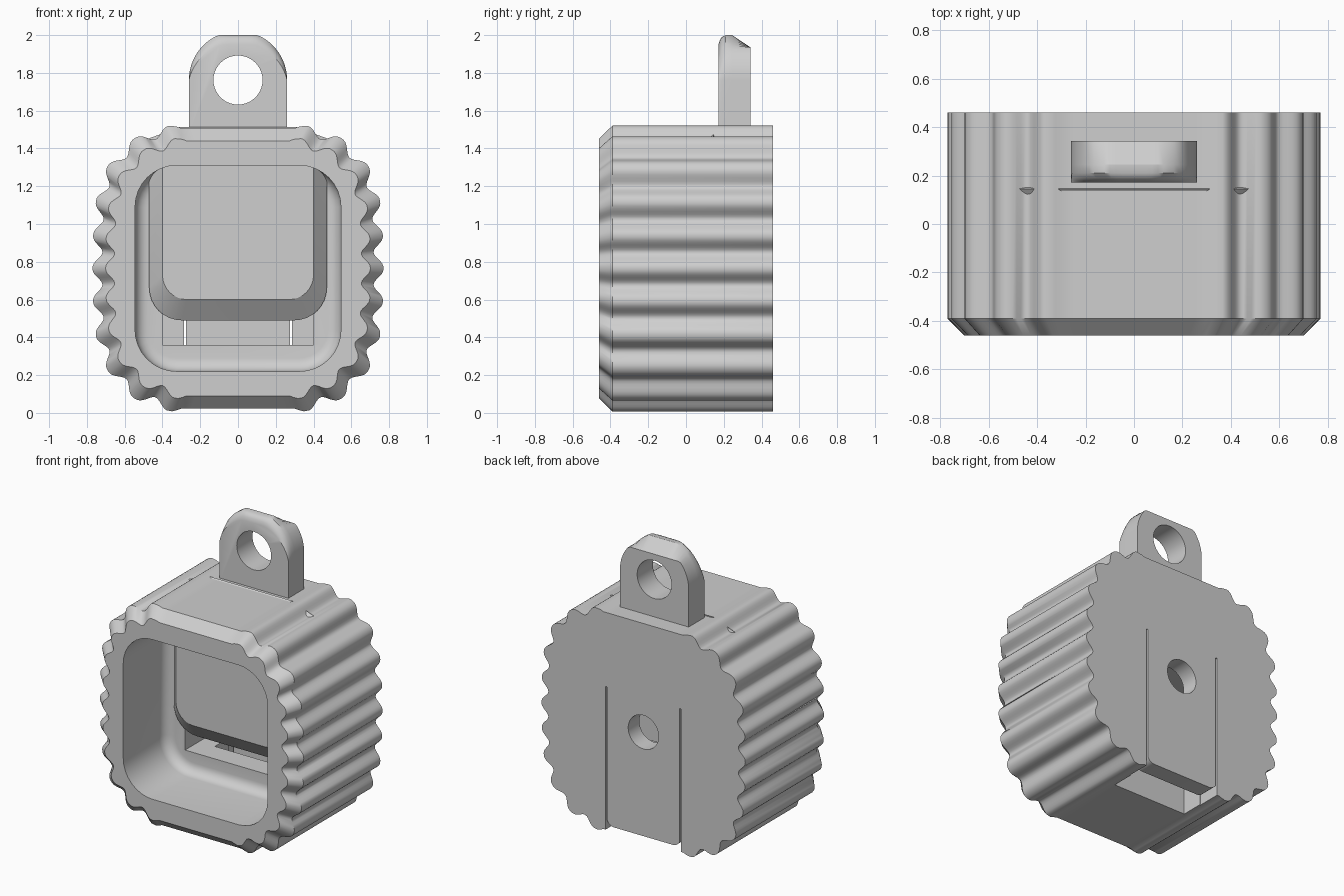
import bpy, bmesh, math, random
from mathutils import Vector

cube = bpy.data.objects.get("Cube")
if cube:
    bpy.data.objects.remove(cube)

grey = bpy.data.materials.new("light grey plastic")
grey.use_nodes = True
COLOUR = (0.62, 0.62, 0.62, 1)
grey.diffuse_color = COLOUR
grey.node_tree.nodes["Principled BSDF"].inputs["Base Color"].default_value = COLOUR
MID = 0.765
EYE = 1.762


def loft(name, rings):
    """Closed solid through rings of equal point count."""
    bm = bmesh.new()
    loops = [[bm.verts.new(p) for p in ring] for ring in rings]
    n = len(loops[0])
    for a, b in zip(loops, loops[1:]):
        for i in range(n):
            j = (i + 1) % n
            bm.faces.new((a[i], a[j], b[j], b[i]))
    bm.faces.new(loops[0])
    bm.faces.new(loops[-1])
    bmesh.ops.recalc_face_normals(bm, faces=bm.faces)
    mesh = bpy.data.meshes.new(name)
    bm.to_mesh(mesh)
    bm.free()
    mesh.materials.append(grey)
    ob = bpy.data.objects.new(name, mesh)
    bpy.context.collection.objects.link(ob)
    return ob


def prism(name, profile, y0, y1):
    return loft(name, [[(x, y, z) for x, z in profile] for y in (y0, y1)])


def rounded(hw, z0, z1, r, y, steps=8):
    """Rounded rectangle ring facing the front."""
    pts = []
    for k, (sx, zc) in enumerate([(1, z1 - r), (-1, z1 - r), (-1, z0 + r), (1, z0 + r)]):
        for i in range(steps + 1):
            a = (k + i / steps) * math.pi / 2
            pts.append((sx * (hw - r) + r * math.cos(a), y, zc + r * math.sin(a)))
    return pts


def box(name, hw, y0, y1, z0, z1, x=0):
    return prism(name, [(x - hw, z0), (x + hw, z0), (x + hw, z1), (x - hw, z1)], y0, y1)


def disc(r, z, n=40):
    return [(r * math.cos(math.tau * i / n), z + r * math.sin(math.tau * i / n))
            for i in range(n)]


def select(ob):
    bpy.ops.object.select_all(action="DESELECT")
    bpy.context.view_layer.objects.active = ob
    ob.select_set(True)


def cut(ob, cutter):
    cutter.hide_render = True
    mod = ob.modifiers.new("cut", "BOOLEAN")
    mod.operation = "DIFFERENCE"
    mod.solver = "EXACT"
    mod.object = cutter
    select(ob)
    bpy.ops.object.modifier_apply(modifier=mod.name)
    bpy.data.objects.remove(cutter)


def smooth(ob):
    select(ob)
    bpy.ops.object.shade_smooth_by_angle(angle=math.radians(32))


# Grip lobes: evenly spaced centres of one quarter, mirrored
quarter = [(0.19, 0.705), (0.35, 0.687), (0.51, 0.63), (0.63, 0.505),
           (0.683, 0.345), (0.697, 0.172), (0.7, 0)]
centres = [Vector(p) for p in quarter + [(x, -z) for x, z in reversed(quarter[:-1])]]
side = [(0.25, 0.742), (0.3, 0.742), (0.325, 0.751)]
STEPS = 14
for p0, p1, p2, p3 in zip(centres, centres[1:], centres[2:], centres[3:]):
    m1, m2 = (p2 - p0) / 2, (p3 - p1) / 2
    for i in range(STEPS):
        t = i / STEPS
        # Smooth spine through the centres, pushed out along its normal
        pos = (p1 * (1 + 2 * t) * (1 - t) ** 2 + m1 * t * (1 - t) ** 2
               + p2 * t * t * (3 - 2 * t) + m2 * t * t * (t - 1))
        tan = (p2 - p1) * 6 * t * (1 - t) + m1 * (1 - t) * (1 - 3 * t) + m2 * t * (3 * t - 2)
        normal = Vector((-tan.y, tan.x)).normalized()
        out = 0.07 - 0.052 * math.sin(math.pi * t) ** 2.6
        side.append(tuple(pos + normal * out))
side += [(0.35, -0.757), (0.325, -0.751), (0.3, -0.742), (0.25, -0.742)]
outline = side + [(-x, z) for x, z in reversed(side)]

# Body with a tapered front edge
body = loft("body", [[(x * s, y, MID + z * s) for x, z in outline]
                     for y, s in ((-0.46, 0.91), (-0.39, 1), (0.46, 1))])

# Front recess with a filleted floor
rings = [rounded(0.545, 0.22, 1.31, 0.22, -0.6)]
for i in range(7):
    a = i / 6 * math.pi / 2
    inset = 0.07 * (1 - math.cos(a))
    rings.append(rounded(0.545 - inset, 0.22 + inset, 1.31 - inset, 0.22 - inset,
                         -0.07 + 0.07 * math.sin(a)))
cut(body, loft("recess_cutter", rings))

# Inner chamber, bottom pocket, flexible rear tongue and its hole
cut(body, box("chamber_cutter", 0.4, -0.03, 0.34, 0.36, 0.95))
cut(body, box("pocket_cutter", 0.28, 0.15, 0.342, -0.1, 0.4))
half = [(0.28, -0.1)]
for i in range(7):
    a = i / 6 * math.pi / 2
    half.append((0.22 + 0.06 * math.cos(a), 0.115 - 0.06 * math.sin(a)))
cut(body, prism("tongue_end_cutter", half + [(-x, z) for x, z in reversed(half)], 0.3, 0.6))
for sx in (-1, 1):
    cut(body, box("slit_cutter", 0.006, 0.3, 0.6, -0.1, 1.0, sx * 0.28))
cut(body, prism("hole_cutter", disc(0.115, MID), 0.2, 0.6))
smooth(body)

# Small wedge ridge across the flat top
ridge = [(0.46, 1.40), (0.48, 1.45), (0.31, 1.513)]
ridge += [(-x, z) for x, z in reversed(ridge)]
loft("top_ridge", [[(x * s, y, z - drop) for x, z in ridge]
                   for y, s, drop in ((0.1, 0.96, 0.03), (0.145, 1, 0), (0.155, 1, 0.03))])

# Raised display block with a bevelled rim, its upper end inside the frame wall
display = loft("display_block", [rounded(0.4 + e, 0.6 - 1.57 * e, 1.45 + e, 0.13 + e * 0.6, y)
                                 for y, e in ((-0.1, 0), (-0.02, 0.07), (0.05, 0.07))])
for v in display.data.vertices:
    v.co.z = min(v.co.z, 1.36)
smooth(display)

# Thin irregular relief on the display
random.seed(4)
shape = []
for i in range(72):
    a = math.tau * i / 72
    k = 1 - random.uniform(0, 0.035)
    shape.append((0.35 * k * math.copysign(abs(math.cos(a)) ** 0.4, math.cos(a)),
                  0.98 + 0.33 * k * math.copysign(abs(math.sin(a)) ** 0.4, math.sin(a))))
prism("display_relief", shape, -0.106, -0.09)


# Hanging tab: arched, clipped flat on top, rounded in front, sloping at the back
def arch(y, inset, top):
    pts = [(0.26, y, 1.48)]
    for i in range(33):
        a = math.pi * i / 32
        r = 0.26 - inset * math.sin(a)
        pts.append((r * math.cos(a), y, min(EYE + r * math.sin(a), top)))
    return pts + [(-0.26, y, 1.48)]


tab = loft("hanging_tab", [arch(0.172, 0.06, 1.95), arch(0.18, 0.035, 1.975),
                           arch(0.19, 0.018, 1.99), arch(0.21, 0, 2.0),
                           arch(0.245, 0, 2.0), arch(0.342, 0, 1.935)])
cut(tab, prism("tab_hole_cutter", disc(0.13, EYE), 0, 0.6))
smooth(tab)
